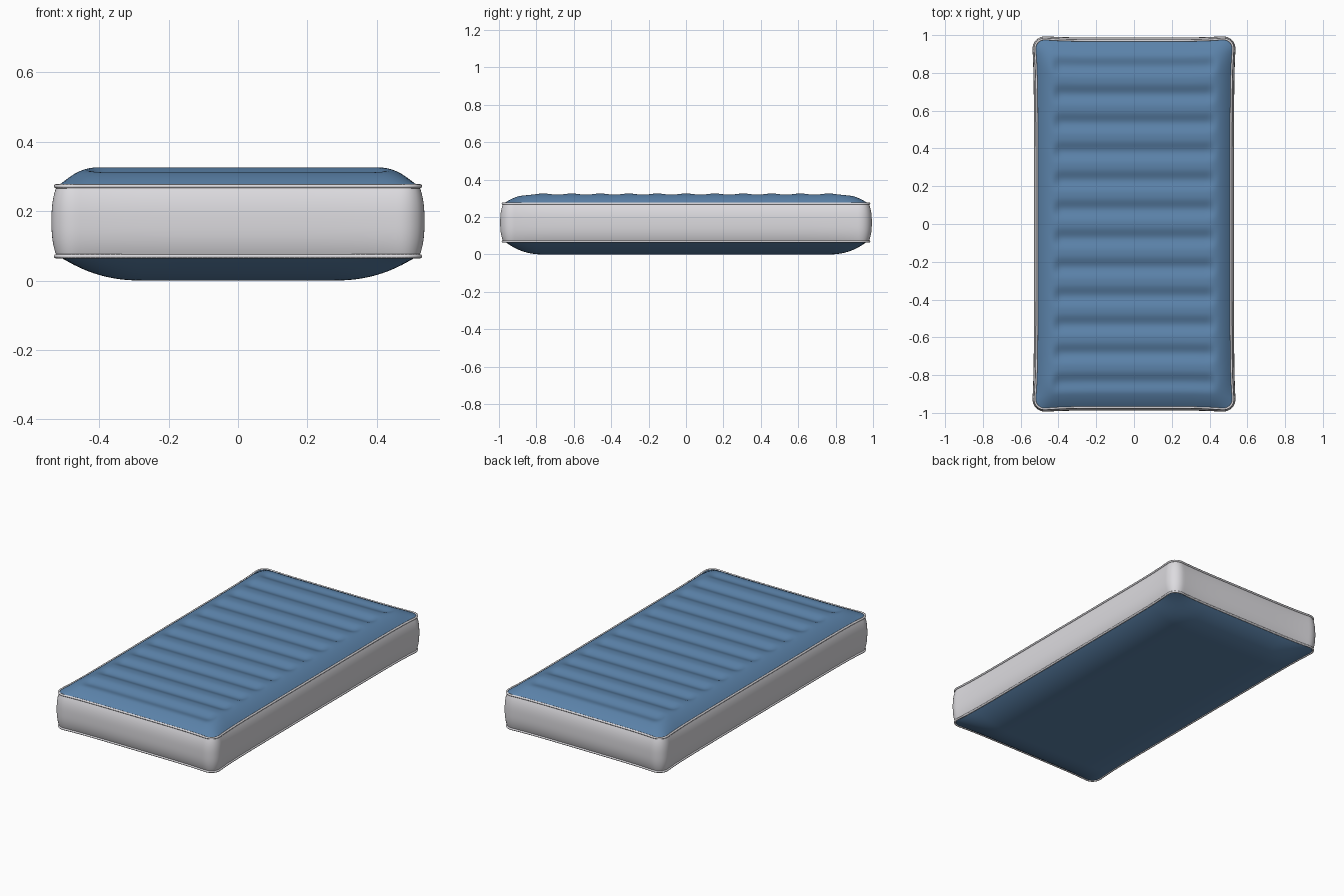
import bpy, bmesh, math
from mathutils import Vector

if "Cube" in bpy.data.objects:
    bpy.data.objects.remove(bpy.data.objects["Cube"])

HX, HY, R = 0.53, 0.985, 0.065      # seam half sizes at the corners, corner radius
Z_LOW, Z_HIGH = 0.07, 0.272         # seam heights
NX, NY = 72, 240
PITCH = 0.1535                      # quilting spacing


def material(name, rgb):
    m = bpy.data.materials.new(name)
    m.diffuse_color = (*rgb, 1)
    m.use_nodes = True
    m.node_tree.nodes["Principled BSDF"].inputs["Base Color"].default_value = m.diffuse_color
    return m


blue = material("blue fabric", (0.105, 0.225, 0.40))
white = material("off white fabric", (0.72, 0.71, 0.74))


def outline(x, y):
    """Map a rectangle point to the rounded, slightly pinched mattress outline."""
    ax, ay = abs(x), abs(y)
    a, b = (ax - HX + R) / R, (ay - HY + R) / R
    if a > 0 and b > 0:
        ax = HX - R + R * a * math.sqrt(1 - b * b / 2)
        ay = HY - R + R * b * math.sqrt(1 - a * a / 2)
    u, v = ax / HX, ay / HY
    px = ax - 0.018 * u * (1 - v ** 8)
    py = ay - 0.016 * v ** 3 * (1 - u ** 5)
    return math.copysign(px, x), math.copysign(py, y)


def smooth(t):
    t = max(0, min(1, t))
    return t * t * (3 - 2 * t)


def rise(d, w, p):
    return 1 - (1 - min(max(d, 0) / w, 1)) ** p


def top_height(x, y):
    dx, dy = HX - abs(x), HY - abs(y)
    z = Z_HIGH + 0.054 * rise(dx, 0.11, 2) * rise(dy, 0.19, 2.4)
    mask = smooth((0.46 - abs(x)) / 0.06) * smooth((0.925 - abs(y)) / 0.03)
    return z - 0.016 * mask * (0.5 - 0.5 * math.cos(2 * math.pi * y / PITCH)) ** 1.4


def bottom_height(x, y):
    dx, dy = HX - abs(x), HY - abs(y)
    return Z_LOW * (1 - rise(dx, 0.25, 2.3) * rise(dy, 0.22, 2.3))


def finish(bm, name, mat):
    bmesh.ops.recalc_face_normals(bm, faces=bm.faces)
    me = bpy.data.meshes.new(name)
    bm.to_mesh(me)
    bm.free()
    for p in me.polygons:
        p.use_smooth = True
    me.materials.append(mat)
    ob = bpy.data.objects.new(name, me)
    bpy.context.collection.objects.link(ob)
    return ob


def panel(name, height, up):
    bm = bmesh.new()
    rows = []
    for j in range(NY + 1):
        y = HY * (2 * j / NY - 1)
        row = []
        for i in range(NX + 1):
            x = HX * (2 * i / NX - 1)
            row.append(bm.verts.new((*outline(x, y), height(x, y))))
        rows.append(row)
    for j in range(NY):
        for i in range(NX):
            f = [rows[j][i], rows[j][i + 1], rows[j + 1][i + 1], rows[j + 1][i]]
            bm.faces.new(f if up else f[::-1])
    me = bpy.data.meshes.new(name)
    bm.to_mesh(me)
    bm.free()
    for p in me.polygons:
        p.use_smooth = True
    me.materials.append(blue)
    bpy.context.collection.objects.link(bpy.data.objects.new(name, me))


# Quilted top and plain bottom
panel("quilted_top", top_height, True)
panel("bottom_panel", bottom_height, False)

# Seam loop, counter-clockwise
rect = [(HX * (2 * i / NX - 1), -HY) for i in range(NX)]
rect += [(HX, HY * (2 * j / NY - 1)) for j in range(NY)]
rect += [(-x, -y) for x, y in rect]
loop = [Vector(outline(x, y)) for x, y in rect]
n = len(loop)
normals = []
for k in range(n):
    t = loop[(k + 2) % n] - loop[k - 2]
    normals.append(Vector((t.y, -t.x)).normalized())

# Bulging side wall
bm = bmesh.new()
STEPS = 16
rings = []
for s in range(STEPS + 1):
    t = s / STEPS
    bulge = 1 - abs(2 * t - 1) ** 2.6
    ring = []
    for p, m in zip(loop, normals):
        corner = (p.x / HX) ** 8 * (p.y / HY) ** 8
        q = p + m * bulge * (0.018 - 0.006 * min(1, corner))
        ring.append(bm.verts.new((q.x, q.y, Z_LOW + t * (Z_HIGH - Z_LOW))))
    rings.append(ring)
for a, b in zip(rings, rings[1:]):
    for k in range(n):
        l = (k + 1) % n
        bm.faces.new((a[k], a[l], b[l], b[k]))
finish(bm, "side_wall", white)

# Piping along both seams
for name, z in (("lower_piping", Z_LOW), ("upper_piping", Z_HIGH)):
    bm = bmesh.new()
    tube = []
    for p, m in zip(loop, normals):
        tube.append([])
        for c in range(8):
            a = c * math.pi / 4
            q = p + m * (0.002 + 0.006 * math.cos(a))
            tube[-1].append(bm.verts.new((q.x, q.y, z + 0.006 * math.sin(a))))
    for k in range(n):
        a, b = tube[k], tube[(k + 1) % n]
        for c in range(8):
            d = (c + 1) % 8
            bm.faces.new((a[c], b[c], b[d], a[d]))
    finish(bm, name, white)
